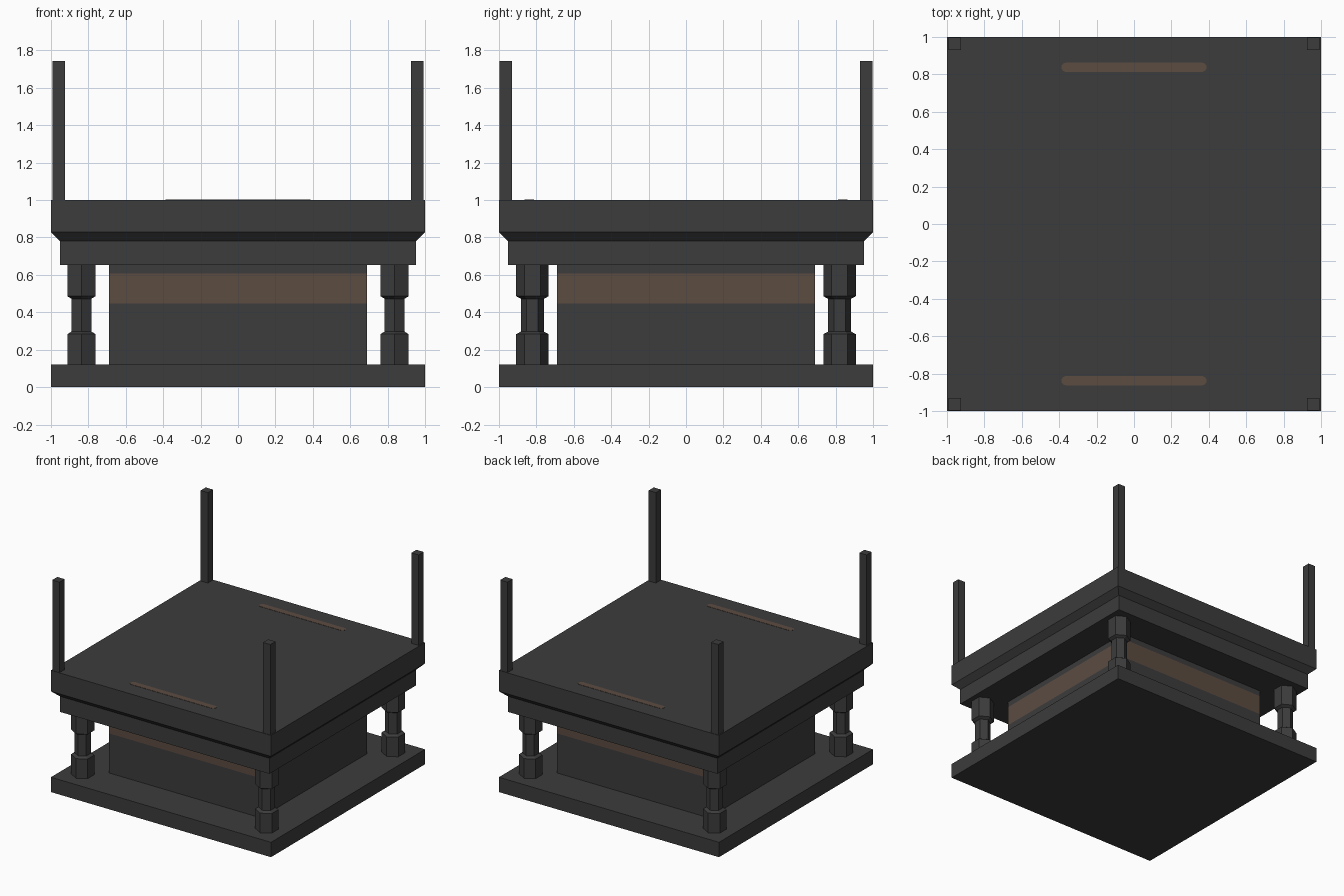
import bpy, bmesh, math

if "Cube" in bpy.data.objects:
    bpy.data.objects.remove(bpy.data.objects["Cube"])


def material(name, rgb):
    m = bpy.data.materials.new(name)
    m.diffuse_color = (*rgb, 1)
    m.use_nodes = True
    m.node_tree.nodes["Principled BSDF"].inputs["Base Color"].default_value = m.diffuse_color
    return m


charcoal = material("charcoal stone", (0.045, 0.045, 0.045))
brown = material("dull brown", (0.105, 0.072, 0.053))


def stack(name, profile, sides, turn, centre=(0, 0), mats=(charcoal,), band=None):
    """Solid with regular polygon rings at each (radius, z) of the profile."""
    bm = bmesh.new()
    rings = []
    for r, z in profile:
        rings.append([bm.verts.new((centre[0] + r * math.cos(turn + math.tau * i / sides),
                                    centre[1] + r * math.sin(turn + math.tau * i / sides), z))
                      for i in range(sides)])
    bm.faces.new(rings[0][::-1])
    bm.faces.new(rings[-1])
    for a, b in zip(rings, rings[1:]):
        for i in range(sides):
            j = (i + 1) % sides
            f = bm.faces.new((a[i], a[j], b[j], b[i]))
            if band and band[0] < f.calc_center_median().z < band[1]:
                f.material_index = 1
    me = bpy.data.meshes.new(name)
    bm.to_mesh(me)
    bm.free()
    for m in mats:
        me.materials.append(m)
    ob = bpy.data.objects.new(name, me)
    bpy.context.collection.objects.link(ob)
    return ob


def square(name, profile, centre=(0, 0), **kw):
    return stack(name, [(h * math.sqrt(2), z) for h, z in profile], 4, math.pi / 4, centre, **kw)


# Plinth, banded core and chamfered table top
square("base_slab", [(1, 0), (1, 0.122)])
square("core_block", [(0.69, 0.12), (0.69, 0.447), (0.69, 0.608), (0.69, 0.655)],
       mats=(charcoal, brown), band=(0.447, 0.608))
square("top_slab", [(0.953, 0.654), (0.953, 0.782), (1, 0.828), (1, 1)])

# Hexagonal columns below and slim square posts above, at each corner
for sx in (-1, 1):
    for sy in (-1, 1):
        tag = ("left" if sx < 0 else "right") + ("_front" if sy < 0 else "_back")
        stack("column_" + tag,
              [(0.087, 0.12), (0.087, 0.283), (0.061, 0.297), (0.061, 0.472),
               (0.087, 0.486), (0.087, 0.656)], 6, math.pi / 6, (sx * 0.837, sy * 0.821))
        square("corner_post_" + tag, [(0.033, 0.99), (0.033, 1.743)],
               (sx * 0.958, sy * 0.963))

# Rounded brown strips lying on the top
for sy, tag in ((-1, "front"), (1, "back")):
    bm = bmesh.new()
    pts = []
    for side in (1, -1):
        for i in range(9):
            a = -math.pi / 2 + math.pi * i / 8
            pts.append((side * (0.363 + 0.025 * math.cos(a)),
                        sy * 0.838 + side * 0.025 * math.sin(a)))
    low = [bm.verts.new((x, y, 1.0)) for x, y in pts]
    high = [bm.verts.new((x, y, 1.002)) for x, y in pts]
    bm.faces.new(low[::-1])
    bm.faces.new(high)
    for i in range(len(pts)):
        j = (i + 1) % len(pts)
        bm.faces.new((low[i], low[j], high[j], high[i]))
    me = bpy.data.meshes.new("top_strip_" + tag)
    bm.to_mesh(me)
    bm.free()
    me.materials.append(brown)
    bpy.context.collection.objects.link(bpy.data.objects.new("top_strip_" + tag, me))
